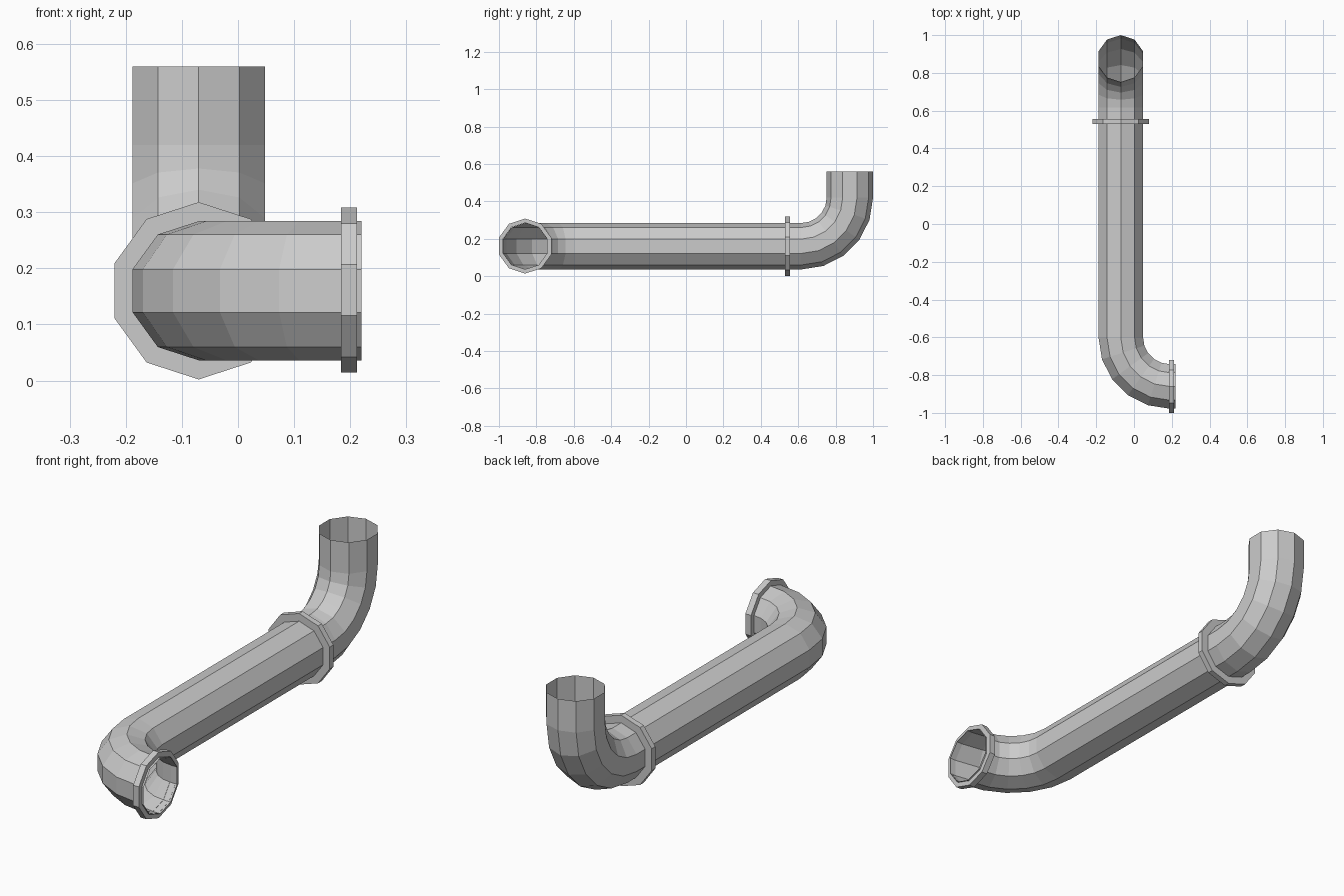
import bpy, bmesh
from math import sin, cos, pi, radians
from mathutils import Vector

if "Cube" in bpy.data.objects:
    bpy.data.objects.remove(bpy.data.objects["Cube"])

SIDES = 10
R = 0.124          # pipe radius
BEND = 0.26        # elbow radius
X0, Z0 = -0.07, 0.16
Y_FRONT, Y_BACK = -0.60, 0.616   # where the straight run meets the elbows
UP, X, Y = Vector((0, 0, 1)), Vector((1, 0, 0)), Vector((0, 1, 0))


def loft(name, rings):
    """Skin a list of (centre, side, up, radius) rings with flat quads."""
    bm = bmesh.new()
    loops = []
    for c, side, up, r in rings:
        loops.append([bm.verts.new(c + r * (sin(2 * pi * i / SIDES) * side
                                            + cos(2 * pi * i / SIDES) * up))
                      for i in range(SIDES)])
    for a, b in zip(loops, loops[1:]):
        for i in range(SIDES):
            j = (i + 1) % SIDES
            bm.faces.new((a[i], a[j], b[j], b[i]))
    bmesh.ops.recalc_face_normals(bm, faces=bm.faces)
    # an open tube can be recalculated inside out, so check one face
    bm.faces.ensure_lookup_table()
    f = bm.faces[0]
    c = (rings[0][0] + rings[1][0]) / 2
    if rings[0][3] == rings[1][3] and f.normal.dot(f.calc_center_median() - c) < 0:
        bmesh.ops.reverse_faces(bm, faces=bm.faces)
    mesh = bpy.data.meshes.new(name)
    bm.to_mesh(mesh)
    bm.free()
    obj = bpy.data.objects.new(name, mesh)
    bpy.context.collection.objects.link(obj)
    return obj


# Pipe: open front mouth, flat elbow, straight run, rising elbow, open top
rings = [(Vector((0.22, Y_FRONT - BEND, Z0)), -Y, UP, R)]
for k in range(5, -1, -1):
    t = radians(18 * k)
    c = Vector((X0 + BEND - BEND * cos(t), Y_FRONT - BEND * sin(t), Z0))
    rings.append((c, Vector((-cos(t), -sin(t), 0)), UP, R))
for k in range(6):
    t = radians(18 * k)
    c = Vector((X0, Y_BACK + BEND * sin(t), Z0 + BEND - BEND * cos(t)))
    rings.append((c, -X, Vector((0, -sin(t), cos(t))), R))
rings.append((Vector((X0, Y_BACK + BEND, 0.56)), -X, -Y, R))
loft("pipe", rings)


# Flanges: square-edged collars around the pipe
def flange(name, centre, axis, side, radius, width):
    a, b = centre - axis * width / 2, centre + axis * width / 2
    loft(name, [(p, side, UP, r) for p, r in
                ((a, R), (a, radius), (b, radius), (b, R))])


flange("mouth_flange", Vector((0.198, Y_FRONT - BEND, Z0 + 0.001)), X, Y, 0.147, 0.028)
flange("joint_flange", Vector((X0, 0.543, Z0)), Y, X, 0.158, 0.026)
